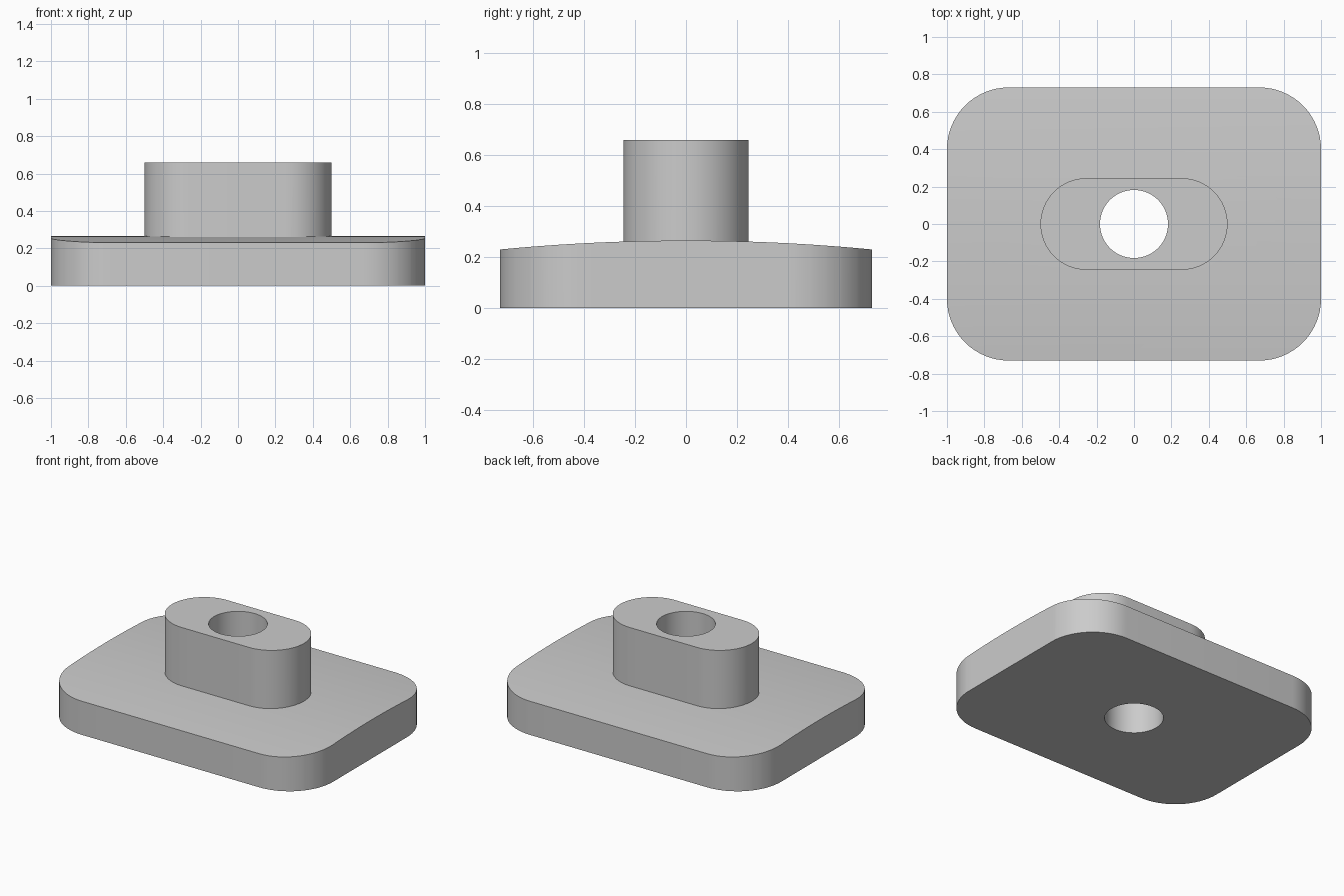
import bpy, bmesh, math

cube = bpy.data.objects.get("Cube")
if cube:
    bpy.data.objects.remove(cube, do_unlink=True)

HALF_Y, EDGE_Z, CROWN_Z, TOP_Z = 0.73, 0.23, 0.265, 0.66

grey = bpy.data.materials.new("plain grey")
grey.use_nodes = True
grey.diffuse_color = (0.6, 0.6, 0.6, 1)
grey.node_tree.nodes["Principled BSDF"].inputs["Base Color"].default_value = grey.diffuse_color


def rounded_outline(hx, hy, r, steps=16):
    """Counter-clockwise rounded rectangle."""
    points = []
    for k, (sx, sy) in enumerate([(1, 1), (-1, 1), (-1, -1), (1, -1)]):
        for i in range(steps + 1):
            a = (k + i / steps) * math.pi / 2
            points.append((sx * (hx - r) + r * math.cos(a), sy * (hy - r) + r * math.sin(a)))
    return points


def prism(name, outline, z0, z1, crowned=False):
    bm = bmesh.new()
    face = bm.faces.new([bm.verts.new((x, y, z0)) for x, y in outline])
    top = bmesh.ops.extrude_face_region(bm, geom=[face])["geom"]
    bmesh.ops.translate(bm, vec=(0, 0, z1 - z0), verts=[v for v in top if isinstance(v, bmesh.types.BMVert)])
    bmesh.ops.remove_doubles(bm, verts=bm.verts, dist=0.0001)
    if crowned:
        # slice the top into strips, then drop them along a shallow arc
        strips = 24
        for i in range(1, strips):
            y = HALF_Y * (2 * i / strips - 1)
            bmesh.ops.bisect_plane(bm, geom=bm.verts[:] + bm.edges[:] + bm.faces[:],
                                   plane_co=(0, y, 0), plane_no=(0, 1, 0))
        for v in bm.verts:
            if v.co.z > z1 - 0.001:
                v.co.z = z1 - (CROWN_Z - EDGE_Z) * (v.co.y / HALF_Y) ** 2
    bmesh.ops.recalc_face_normals(bm, faces=bm.faces)
    mesh = bpy.data.meshes.new(name)
    bm.to_mesh(mesh)
    bm.free()
    mesh.materials.append(grey)
    obj = bpy.data.objects.new(name, mesh)
    bpy.context.collection.objects.link(obj)
    return obj


def cut_or_join(obj, other, operation):
    mod = obj.modifiers.new(operation.lower(), 'BOOLEAN')
    mod.operation, mod.solver, mod.object = operation, 'EXACT', other
    bpy.ops.object.select_all(action='DESELECT')
    bpy.context.view_layer.objects.active = obj
    obj.select_set(True)
    bpy.ops.object.modifier_apply(modifier=mod.name)
    bpy.data.objects.remove(other, do_unlink=True)


# crowned base plate, oblong boss and the bore through both
body = prism("base_with_boss", rounded_outline(1, HALF_Y, 0.33), 0, CROWN_Z, crowned=True)
boss = prism("boss", rounded_outline(0.5, 0.245, 0.245), 0.1, TOP_Z)
bore = prism("bore_cutter", rounded_outline(0.182, 0.182, 0.182), -0.1, TOP_Z + 0.1)
bore.hide_render = True
cut_or_join(body, boss, 'UNION')
cut_or_join(body, bore, 'DIFFERENCE')

bpy.ops.object.shade_smooth_by_angle(angle=math.radians(30))
